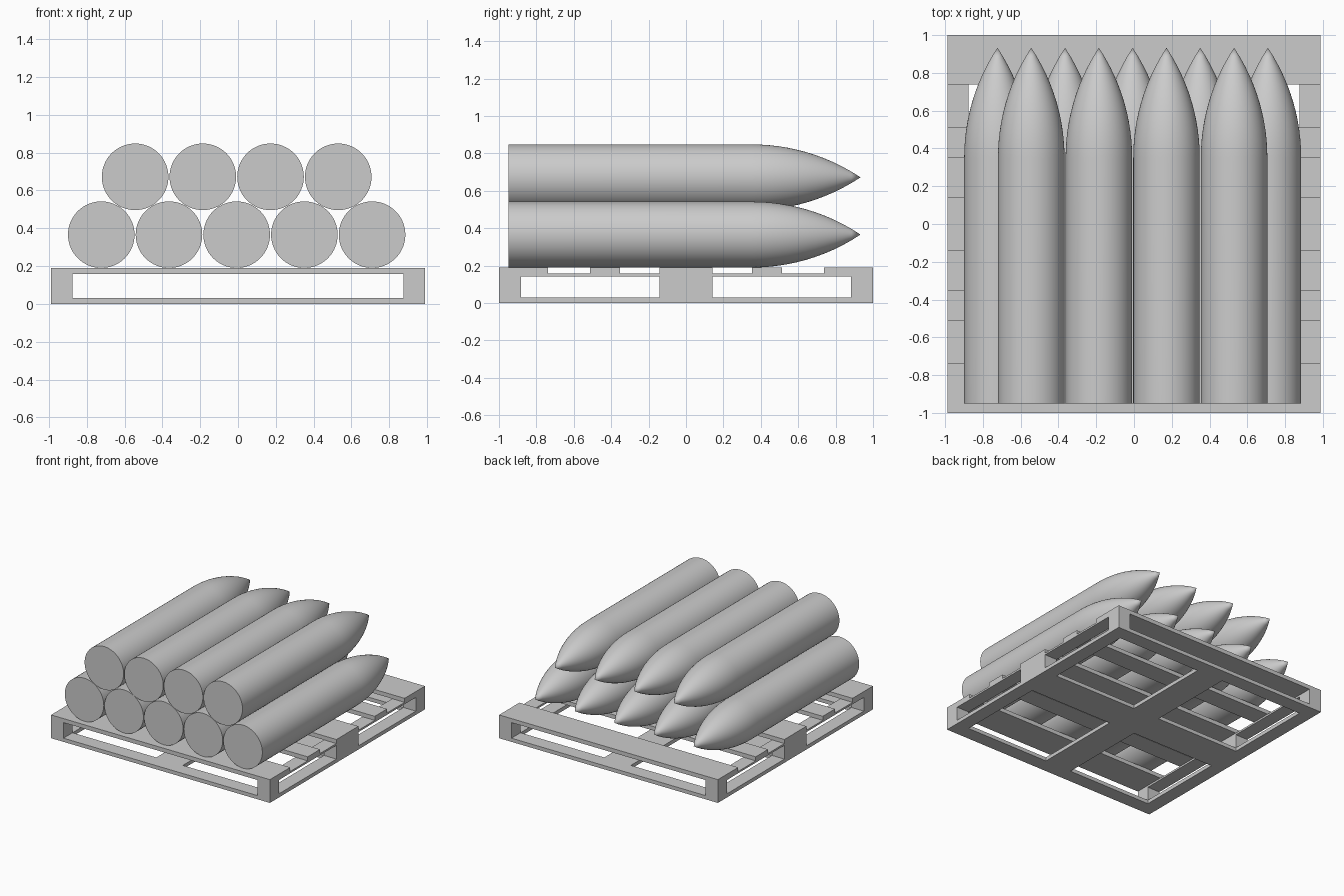
import bpy, bmesh, math
from mathutils import Matrix

if "Cube" in bpy.data.objects:
    bpy.data.objects.remove(bpy.data.objects["Cube"])


def box(name, x0, x1, y0, y1, z0, z1):
    bm = bmesh.new()
    bmesh.ops.create_cube(bm, size=1)
    bmesh.ops.scale(bm, vec=(x1 - x0, y1 - y0, z1 - z0), verts=bm.verts)
    bmesh.ops.translate(bm, vec=((x0 + x1) / 2, (y0 + y1) / 2, (z0 + z1) / 2), verts=bm.verts)
    me = bpy.data.meshes.new(name)
    bm.to_mesh(me)
    bm.free()
    ob = bpy.data.objects.new(name, me)
    bpy.context.collection.objects.link(ob)
    return ob


HX, IX, IY = 0.988, 0.876, 0.883          # outer half width, inner edges
BASE, BEAM, DECK, TOP = 0.03, 0.142, 0.157, 0.19

# top deck slats, running left to right
for i, (a, b) in enumerate([(-1, -0.738), (-0.512, -0.353), (-0.142, 0.142),
                            (0.353, 0.512), (0.738, 1)]):
    box(f"deck_slat_{i}", -HX, HX, a, b, DECK, TOP)

# side stringers, blocks and bottom side boards
for side, x0, x1 in (("left", -HX, -IX), ("right", IX, HX)):
    box(f"{side}_stringer", x0, x1, -1, 1, BEAM, DECK)
    box(f"{side}_bottom_board", x0, x1, -1, 1, 0, BASE)
    for pos, y0, y1 in (("front", -1, -IY), ("middle", -0.142, 0.142), ("back", IY, 1)):
        box(f"{side}_{pos}_block", x0, x1, y0, y1, BASE, BEAM)

# bottom cross boards and centre runner
for pos, y0, y1 in (("front", -1, -IY), ("middle", -0.142, 0.142), ("back", IY, 1)):
    box(f"bottom_{pos}_board", -IX, IX, y0, y1, 0, BASE)
for pos, y0, y1 in (("front", -IY, -0.142), ("back", 0.142, IY)):
    box(f"bottom_{pos}_runner", -0.12, 0.12, y0, y1, 0, BASE)

# shell: cylinder with a tangent ogive nose, lathed round the y axis
R, Y_BACK, Y_NOSE, Y_TIP = 0.176, -0.95, 0.352, 0.933
L = Y_TIP - Y_NOSE
RHO = (R * R + L * L) / (2 * R)
profile = [(0, Y_BACK), (R, Y_BACK), (R, Y_NOSE)]
for k in range(1, 13):
    d = L * k / 12
    profile.append((max(0, math.sqrt(RHO * RHO - d * d) - RHO + R), Y_NOSE + d))

bm = bmesh.new()
pts = [bm.verts.new((r, y, 0)) for r, y in profile]
edges = [bm.edges.new(p) for p in zip(pts, pts[1:])]
bmesh.ops.spin(bm, geom=pts + edges, cent=(0, 0, 0), axis=(0, 1, 0),
               angle=math.tau, steps=64, use_duplicate=False)
bmesh.ops.remove_doubles(bm, verts=bm.verts, dist=1e-4)
bmesh.ops.recalc_face_normals(bm, faces=bm.faces)
shell_mesh = bpy.data.meshes.new("shell")
bm.to_mesh(shell_mesh)
bm.free()

# stacked rows: five below, four nested above
shells = []
for row, count, z in (("lower", 5, 0.366), ("upper", 4, 0.672)):
    for i in range(count):
        ob = bpy.data.objects.new(f"{row}_shell_{i}", shell_mesh)
        ob.matrix_world = Matrix.Translation((-0.007 + (i - (count - 1) / 2) * 0.358, 0, z))
        bpy.context.collection.objects.link(ob)
        shells.append(ob)

bpy.ops.object.select_all(action='DESELECT')
shells[0].select_set(True)
bpy.context.view_layer.objects.active = shells[0]
bpy.ops.object.shade_smooth_by_angle(angle=math.radians(35))
